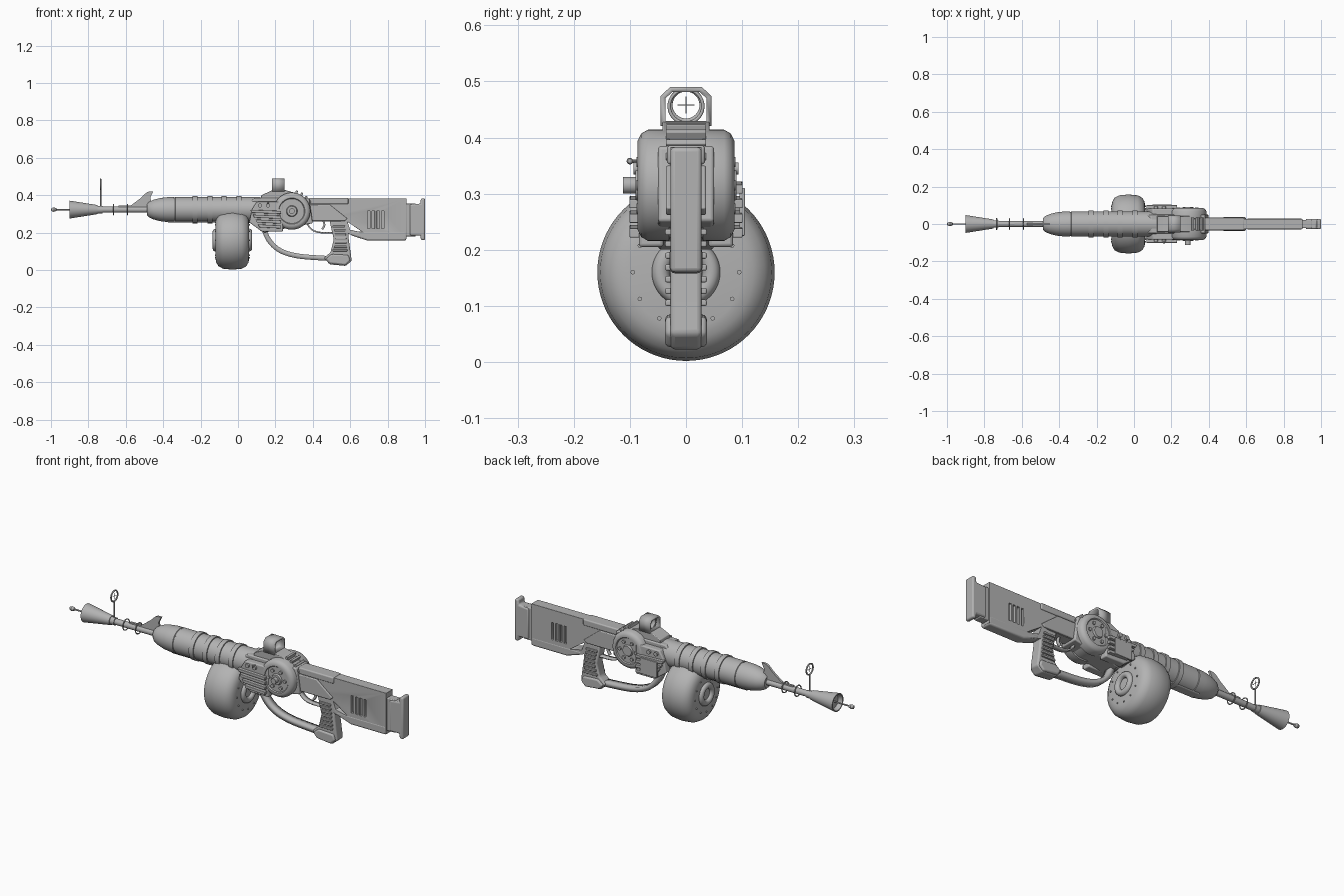
import bpy, bmesh, math
from mathutils import Vector, Matrix

cube = bpy.data.objects.get("Cube")
if cube:
    bpy.data.objects.remove(cube)

GREY = (0.45, 0.45, 0.45, 1)
metal = bpy.data.materials.new("plain grey metal")
metal.use_nodes = True
metal.diffuse_color = GREY
metal.node_tree.nodes["Principled BSDF"].inputs["Base Color"].default_value = GREY
AXIS = 0.323  # height of the barrel line


def finish(name, bm, bevel=0, angle=35):
    bmesh.ops.recalc_face_normals(bm, faces=bm.faces)
    mesh = bpy.data.meshes.new(name)
    bm.to_mesh(mesh)
    bm.free()
    mesh.materials.append(metal)
    ob = bpy.data.objects.new(name, mesh)
    bpy.context.collection.objects.link(ob)
    if bevel:
        m = ob.modifiers.new("soft edges", "BEVEL")
        m.width, m.segments, m.limit_method = bevel, 3, "ANGLE"
    bpy.ops.object.select_all(action="DESELECT")
    ob.select_set(True)
    bpy.context.view_layer.objects.active = ob
    bpy.ops.object.shade_smooth_by_angle(angle=math.radians(angle))
    return ob


def prism(name, pts, half, y=0, bevel=0):
    """Side outline (x, z) extruded across y."""
    bm = bmesh.new()
    face = bm.faces.new([bm.verts.new((x, y - half, z)) for x, z in pts])
    ext = bmesh.ops.extrude_face_region(bm, geom=[face])["geom"]
    bmesh.ops.translate(bm, vec=(0, 2 * half, 0),
                        verts=[v for v in ext if isinstance(v, bmesh.types.BMVert)])
    return finish(name, bm, bevel)


def block(name, x0, x1, z0, z1, half, y=0, bevel=0):
    return prism(name, [(x0, z0), (x1, z0), (x1, z1), (x0, z1)], half, y, bevel)


def lathe(name, profile, centre=(0, 0, AXIS), axis="X", n=48):
    """Profile of (distance along axis, radius) spun about an axis."""
    bm = bmesh.new()
    verts = [bm.verts.new((t, 0, r)) for t, r in profile]
    edges = [bm.edges.new(e) for e in zip(verts, verts[1:])]
    bmesh.ops.spin(bm, geom=verts + edges, cent=(0, 0, 0), axis=(1, 0, 0),
                   angle=math.tau, steps=n)
    bmesh.ops.remove_doubles(bm, verts=bm.verts, dist=1e-5)
    turn = Matrix.Rotation(math.pi / 2, 4, "Z") if axis == "Y" else Matrix()
    if axis == "Z":
        turn = Matrix.Rotation(-math.pi / 2, 4, "Y")
    bm.transform(Matrix.Translation(centre) @ turn)
    return finish(name, bm)


def rod(name, a, b, r, centre=(0, 0, AXIS), axis="X", n=24):
    return lathe(name, [(a, 0), (a, r), (b, r), (b, 0)], centre, axis, n)


def ring(name, major, minor, x, z=AXIS):
    profile = [(minor * math.cos(a), major + minor * math.sin(a))
               for a in [math.tau * i / 12 for i in range(13)]]
    return lathe(name, profile, (x, 0, z))


def ribbon(name, pts, thick, half, closed=False, plane="xz", shift=0):
    """Flat band following a path, with its width across the plane."""
    bm = bmesh.new()
    rows = []
    for u, v in pts:
        ends = []
        for s in (-half, half):
            co = (u, s + shift, v) if plane == "xz" else (s + shift, u, v)
            ends.append(bm.verts.new(co))
        rows.append(ends)
    pairs = list(zip(rows, rows[1:])) + ([(rows[-1], rows[0])] if closed else [])
    for a, b in pairs:
        bm.faces.new((a[0], a[1], b[1], b[0]))
    ob = finish(name, bm)
    m = ob.modifiers.new("thickness", "SOLIDIFY")
    m.thickness, m.offset, m.use_even_offset = thick, 0, True
    return ob


def smooth(pts, n=6):
    """Catmull-Rom curve through the points."""
    p = [Vector(q) for q in [pts[0]] + pts + [pts[-1]]]
    out = []
    for a, b, c, d in zip(p, p[1:], p[2:], p[3:]):
        for i in range(n):
            t = i / n
            out.append(0.5 * (2 * b + (c - a) * t + (2 * a - 5 * b + 4 * c - d) * t * t
                              + (3 * b - a - 3 * c + d) * t ** 3))
    return [tuple(q) for q in out + [p[-1]]]


def cut(target, cutters):
    bpy.context.view_layer.objects.active = target
    for c in cutters:
        m = target.modifiers.new("cut", "BOOLEAN")
        m.object, m.solver = c, "EXACT"
        bpy.ops.object.modifier_apply(modifier=m.name)
        bpy.data.objects.remove(c)


# Muzzle: antenna, flared cone and thin barrel
lathe("antenna_tip", [(-1, 0), (-0.997, 0.008), (-0.985, 0.012), (-0.972, 0.008), (-0.966, 0)], n=20)
rod("antenna", -0.97, -0.88, 0.004, n=12)
lathe("muzzle_cone", [(-0.88, 0), (-0.88, 0.035), (-0.902, 0.042), (-0.902, 0.048),
                      (-0.75, 0.024), (-0.75, 0)])
rod("thin_barrel", -0.76, -0.46, 0.016)
rod("barrel_collar", -0.75, -0.725, 0.02)
for x in (-0.665, -0.59):
    ring("barrel_ring", 0.028, 0.003, x)
block("barrel_rail", -0.64, -0.46, 0.332, 0.345, 0.006)

# Front sight on a thin post
rod("sight_post", AXIS, 0.43, 0.004, (-0.735, 0, 0), "Z", 12)
ring("sight_ring", 0.028, 0.004, -0.735, 0.458)
rod("sight_cross_upright", 0.443, 0.473, 0.0012, (-0.735, 0, 0), "Z", 8)
rod("sight_cross_bar", -0.015, 0.015, 0.0012, (-0.735, 0, 0.458), "Y", 8)

# Fin and bulbous body
prism("fin", smooth([(-0.576, 0.343), (-0.52, 0.385), (-0.485, 0.416), (-0.453, 0.42)])
      + [(-0.468, 0.39), (-0.462, 0.34)], 0.006)
lathe("body", [(-0.487, 0), (-0.487, 0.03), (-0.475, 0.042), (-0.45, 0.053), (-0.415, 0.062),
               (-0.38, 0.066), (-0.343, 0.067), (-0.341, 0.064), (-0.337, 0.064),
               (-0.335, 0.067), (0.12, 0.067), (0.12, 0)], n=64)
for x in (-0.23, -0.15, -0.075, 0.005):
    lathe("body_band", [(x - 0.013, 0.06), (x - 0.013, 0.073), (x + 0.013, 0.073), (x + 0.013, 0.06)])
block("body_underside", -0.38, 0.1, 0.255, 0.29, 0.025, bevel=0.006)

# Drum magazine with a ring on each face
lathe("drum", [(-0.09, 0), (-0.09, 0.1), (-0.086, 0.12), (-0.074, 0.14), (-0.05, 0.153), (0, 0.158),
               (0.05, 0.153), (0.074, 0.14), (0.086, 0.12), (0.09, 0.1), (0.09, 0)],
      (-0.03, 0, 0.16), n=72)
for x in (-0.12, 0.06):
    ring("drum_ring", 0.045, 0.016, x, 0.16)
    for i in range(12):
        a = math.tau * i / 12
        rod("drum_rivet", -0.004, 0.004, 0.004,
            (x, 0.095 * math.cos(a), 0.16 + 0.095 * math.sin(a)), n=8)

# Receiver with slatted cheeks
prism("receiver", [(0.06, 0.26), (0.06, 0.36), (0.09, 0.385), (0.38, 0.385), (0.4, 0.25), (0.14, 0.2)],
      0.05, bevel=0.006)
for s in (-1, 1):
    prism("receiver_cheek", [(0.06, 0.255), (0.075, 0.325), (0.1, 0.365), (0.24, 0.365),
                             (0.24, 0.205), (0.128, 0.205)], 0.022, s * 0.062, 0.006)
    for i in range(4):
        z, x = 0.228 + i * 0.026, 0.115 - i * 0.014
        prism("cheek_slat", [(x, z), (0.23, z - 0.006), (0.23, z + 0.01), (x - 0.008, z + 0.016)],
              0.011, s * 0.09, 0.002)
    for x in (0.117, 0.16):
        rod("cheek_button", -0.008, 0.008, 0.011, (x, s * 0.086, 0.345), "Y", 16)

# Round side drum, with hub, rim bolts and knurls
WHEEL = Vector((0.288, 0, 0.315))
side = [(0.09, 0), (0.09, 0.026), (0.081, 0.03), (0.081, 0.066), (0.086, 0.07), (0.086, 0.08),
        (0.08, 0.092), (0.068, 0.099), (0.03, 0.099), (0.028, 0.093)]
lathe("side_wheel", side + [(-t, r) for t, r in reversed(side)], WHEEL, "Y", 64)
for s in (-1, 1):
    for i in range(6):
        a = math.tau * i / 6
        at = WHEEL + Vector((0.048 * math.cos(a), s * 0.083, 0.048 * math.sin(a)))
        rod("wheel_bolt", -0.005, 0.005, 0.009, at, "Y", 12)
rod("wheel_knob", -0.112, -0.08, 0.015, WHEEL, "Y")
rod("lever", -0.1, -0.07, 0.003, (0.16, 0, 0.358), "Y", 10)
lathe("lever_ball", [(-0.006, 0), (-0.004, 0.004), (0, 0.006), (0.004, 0.004), (0.006, 0)],
      (0.16, -0.1, 0.358), n=12)
block("side_catch", 0.1, 0.2, 0.225, 0.31, 0.005, 0.1, 0.002)
for i in range(4):
    a = math.radians(28 + i * 16)
    d = Vector((math.cos(a), 0, math.sin(a)))
    n = Vector((-d.z, 0, d.x)) * 0.006
    quad = [WHEEL + d * r + n * k for r, k in ((0.08, -1), (0.113, -1), (0.113, 1), (0.08, 1))]
    prism("wheel_knurl", [(p.x, p.z) for p in quad], 0.036, 0, 0.002)

# Rear sight: base, hood and lens ring
prism("sight_base", [(0.12, 0.375), (0.125, 0.4), (0.18, 0.425), (0.25, 0.428), (0.315, 0.41),
                     (0.315, 0.375)], 0.042, bevel=0.003)
half_hood = [(0.041, 0.425), (0.041, 0.472), (0.026, 0.486)]
ribbon("sight_hood", half_hood + [(-y, z) for y, z in reversed(half_hood)], 0.009, 0.033,
       True, "yz", 0.215)
ring("sight_lens_ring", 0.03, 0.003, 0.2, 0.456)

# Stock with through opening and vent slots
stock = prism("stock", [(0.37, 0.383), (0.9, 0.383), (0.9, 0.165), (0.685, 0.165), (0.6, 0.19),
                        (0.565, 0.205), (0.55, 0.26), (0.37, 0.26)], 0.028)
cutters = [prism("opening_cutter", [(0.585, 0.258), (0.6, 0.215), (0.67, 0.2)], 0.1)]
for i in range(4):
    x = 0.692 + i * 0.025
    for s in (-1, 1):
        cutters.append(block("slot_cutter", x, x + 0.014, 0.222, 0.315, 0.015, s * 0.03))
cut(stock, cutters)
b = stock.modifiers.new("soft edges", "BEVEL")
b.width, b.segments, b.limit_method = 0.004, 2, "ANGLE"
prism("stock_lower_shell", [(0.68, 0.205), (0.9, 0.205), (0.9, 0.158), (0.69, 0.158), (0.6, 0.187),
                            (0.6, 0.205)], 0.029, bevel=0.012)
prism("stock_front_panel", [(0.37, 0.35), (0.49, 0.35), (0.585, 0.275), (0.57, 0.262), (0.37, 0.262)],
      0.036, bevel=0.004)
block("stock_top_rail", 0.38, 0.59, 0.352, 0.386, 0.034, bevel=0.006)
block("butt_neck", 0.89, 0.95, 0.18, 0.355, 0.022, bevel=0.004)
prism("butt_plate", [(0.918, 0.35), (0.975, 0.355), (0.978, 0.383), (1, 0.383), (1, 0.16),
                     (0.978, 0.16), (0.975, 0.185), (0.918, 0.185)], 0.028, bevel=0.008)

# Grip with ribs and cap
prism("grip", [(0.49, 0.262), (0.587, 0.262), (0.592, 0.165), (0.608, 0.05), (0.576, 0.022),
               (0.49, 0.03), (0.46, 0.065), (0.495, 0.095), (0.512, 0.165)], 0.028, bevel=0.008)
for i in range(7):
    z = 0.1 + i * 0.021
    x = 0.505 + 0.015 * math.sin(i / 6 * math.pi)
    block("grip_rib", x, 0.585 - i * 0.002, z, z + 0.011, 0.037, bevel=0.003)
prism("grip_cap", [(0.47, 0.06), (0.49, 0.035), (0.575, 0.026), (0.6, 0.05), (0.59, 0.08), (0.5, 0.085)],
      0.037, bevel=0.008)

# Hand guard, trigger guard and trigger
ribbon("hand_guard", smooth([(0.135, 0.23), (0.165, 0.16), (0.224, 0.105), (0.32, 0.075), (0.48, 0.062)]),
       0.026, 0.02)
ribbon("trigger_guard", smooth([(0.365, 0.265), (0.385, 0.225), (0.43, 0.202), (0.515, 0.2)]), 0.008, 0.014)
ribbon("trigger", smooth([(0.455, 0.265), (0.462, 0.24), (0.45, 0.218)]), 0.01, 0.007)
